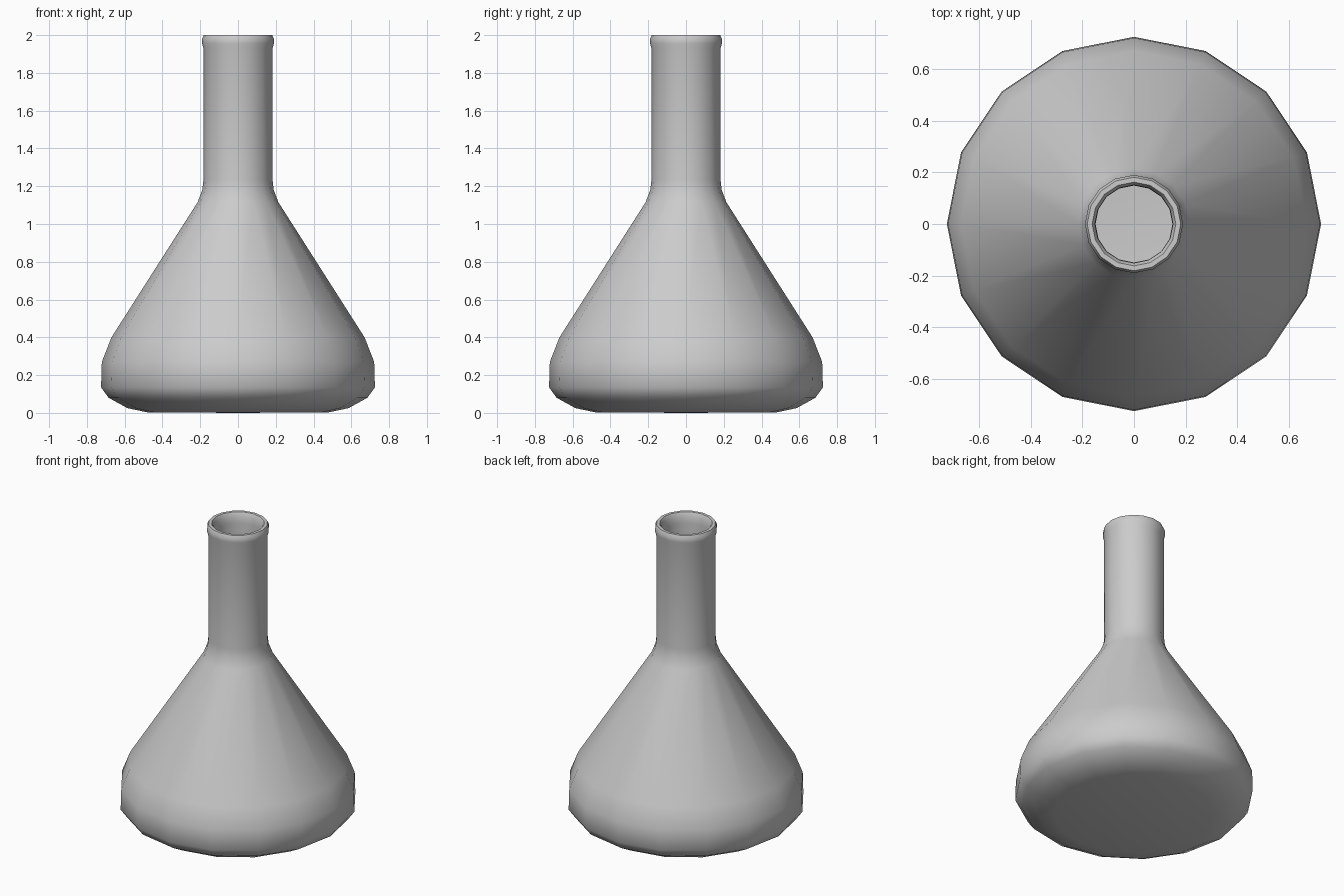
import bpy
import bmesh
from math import radians, tau

SIDES = 16
WALL = 0.035

cube = bpy.data.objects.get("Cube")
if cube:
    bpy.data.objects.remove(cube, do_unlink=True)

# Single grey glaze
grey = bpy.data.materials.new("light grey")
grey.use_nodes = True
colour = (0.6, 0.6, 0.6, 1.0)
grey.diffuse_color = colour
grey.node_tree.nodes["Principled BSDF"].inputs["Base Color"].default_value = colour

# Outer profile: base, rounded belly, sloping shoulder, straight neck
outer = [(0, 0), (0.48, 0.003), (0.585, 0.025), (0.685, 0.08), (0.725, 0.135),
         (0.721, 0.27), (0.67, 0.4), (0.214, 1.115), (0.189, 1.18),
         (0.183, 1.235), (0.183, 1.93)]
# Rounded lip
lip = [(0.19, 1.955), (0.19, 1.98), (0.181, 2.0), (0.162, 2.0), (0.151, 1.98)]
# Inner wall, back down to the floor
inner = [(0.149, 1.93), (0.149, 1.235), (0.179, 1.1), (0.635, 0.39),
         (0.685, 0.265), (0.685, 0.145), (0.58, 0.06), (0.48, WALL), (0, WALL)]


def lathe(name, profile):
    """Spin a closed profile around z into a smooth-shaded object."""
    bm = bmesh.new()
    verts = [bm.verts.new((r, 0, z)) for r, z in profile]
    edges = [bm.edges.new(pair) for pair in zip(verts, verts[1:])]
    bmesh.ops.spin(bm, geom=verts + edges, cent=(0, 0, 0), axis=(0, 0, 1),
                   angle=tau, steps=SIDES, use_duplicate=False)
    bmesh.ops.remove_doubles(bm, verts=bm.verts, dist=0.0005)
    bmesh.ops.recalc_face_normals(bm, faces=bm.faces)
    mesh = bpy.data.meshes.new(name)
    bm.to_mesh(mesh)
    bm.free()
    mesh.materials.append(grey)
    obj = bpy.data.objects.new(name, mesh)
    bpy.context.collection.objects.link(obj)
    bpy.ops.object.select_all(action='DESELECT')
    obj.select_set(True)
    bpy.context.view_layer.objects.active = obj
    bpy.ops.object.shade_smooth_by_angle(angle=radians(60))
    return obj


lathe("flask_body", outer + lip + inner)
